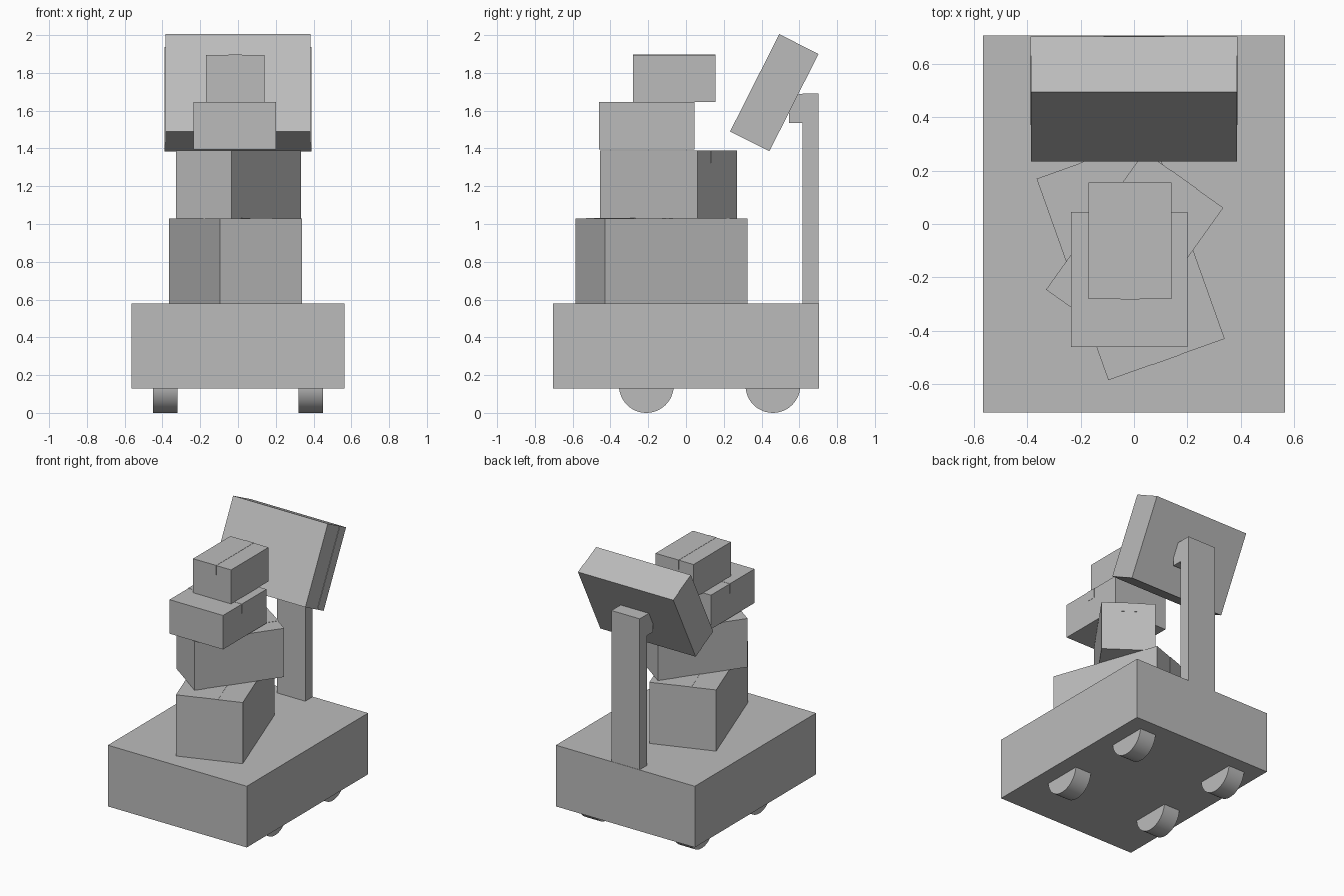
import bpy, math
from mathutils import Matrix, Vector

if "Cube" in bpy.data.objects:
    bpy.data.objects.remove(bpy.data.objects["Cube"])

grey = bpy.data.materials.new("plain_grey")
grey.diffuse_color = (0.5, 0.5, 0.5, 1)
grey.use_nodes = True
grey.node_tree.nodes["Principled BSDF"].inputs["Base Color"].default_value = grey.diffuse_color


def box(name, center, size, rot=(0, 0, 0)):
    bpy.ops.mesh.primitive_cube_add(size=1, location=center, rotation=rot)
    ob = bpy.context.object
    ob.name = name
    ob.scale = size
    bpy.ops.object.transform_apply(location=False, rotation=False, scale=True)
    ob.data.materials.append(grey)
    return ob


def parcel(name, x, y, z0, z1, w, d, angle, tape, drop):
    """Cardboard box with a thin tape strip along its local y, folded down both ends."""
    a = math.radians(angle)
    turn = Matrix.Rotation(a, 3, 'Z')
    c = Vector((x, y, (z0 + z1) / 2))
    h, t = z1 - z0, 0.003
    box(name, c, (w, d, h), (0, 0, a))
    box(name + "_tape_top", c + Vector((0, 0, h / 2)), (tape, d + t, t), (0, 0, a))
    for s, end in ((-1, "front"), (1, "back")):
        p = c + turn @ Vector((0, s * d / 2, (h - drop) / 2))
        box(name + "_tape_" + end, p, (tape, t, drop), (0, 0, a))


# Cart body
box("cart_body", (0, 0, 0.355), (1.13, 1.41, 0.45))

# Wheels, partly sunk into the body
for x in (-0.385, 0.385):
    for y in (-0.21, 0.46):
        bpy.ops.mesh.primitive_cylinder_add(vertices=48, radius=0.145, depth=0.13,
                                            location=(x, y, 0.145),
                                            rotation=(0, math.pi / 2, 0))
        wheel = bpy.context.object
        wheel.name = "wheel"
        wheel.data.materials.append(grey)
        bpy.ops.object.shade_smooth_by_angle()

# Post and the bracket holding the screen
box("post", (0, 0.66, 1.135), (0.23, 0.085, 1.11))
box("bracket", (0, 0.60, 1.612), (0.23, 0.11, 0.155))

# Tilted screen: front panel and back shell
tilt = -math.radians(26.8)
tilt_matrix = Matrix.Rotation(tilt, 3, 'X')
mid = Vector((0, 0.4675, 1.695))
box("screen_front", mid + tilt_matrix @ Vector((0, -0.04, 0)), (0.77, 0.153, 0.577), (tilt, 0, 0))
box("screen_back", mid + tilt_matrix @ Vector((0, 0.0765, 0)), (0.776, 0.08, 0.577), (tilt, 0, 0))

# Stack of parcels, bottom to top
parcel("parcel_large", -0.0125, -0.13, 0.58, 1.03, 0.462, 0.80, 19.6, 0.12, 0.15)
parcel("parcel_medium", 0.0025, -0.0925, 1.03, 1.388, 0.362, 0.634, -35.5, 0.12, 0.065)
parcel("parcel_wide", -0.0175, -0.2075, 1.395, 1.645, 0.505, 0.435, 90, 0.07, 0.07)
parcel("parcel_small", -0.015, -0.0625, 1.645, 1.895, 0.31, 0.435, 0, 0.07, 0.07)
